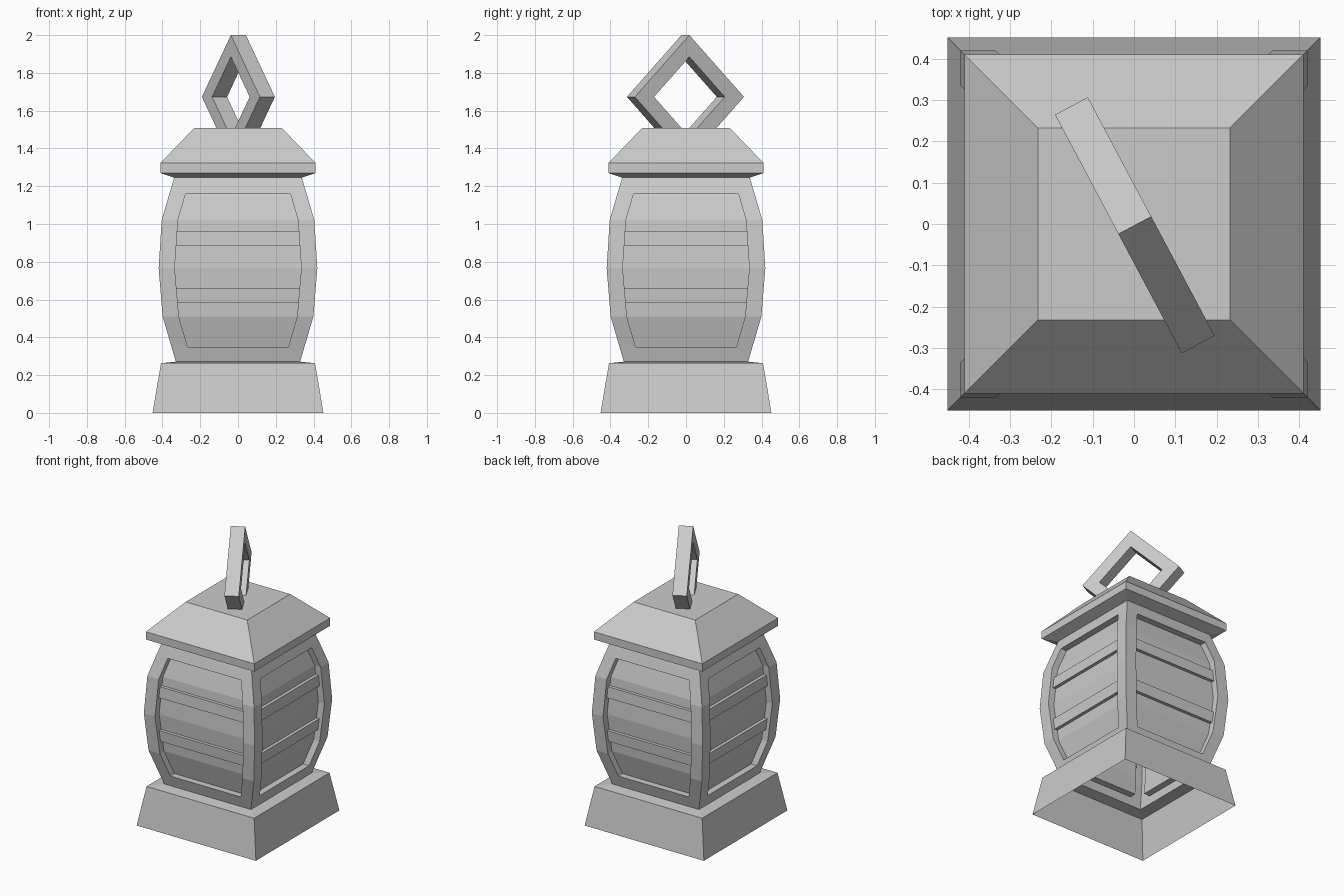
import bpy, bmesh
from math import radians, pi
from mathutils import Matrix

if "Cube" in bpy.data.objects:
    bpy.data.objects.remove(bpy.data.objects["Cube"])


def make(name, bm):
    bmesh.ops.remove_doubles(bm, verts=bm.verts, dist=1e-5)
    bmesh.ops.recalc_face_normals(bm, faces=bm.faces)
    me = bpy.data.meshes.new(name)
    bm.to_mesh(me)
    bm.free()
    ob = bpy.data.objects.new(name, me)
    bpy.context.collection.objects.link(ob)
    return ob


def quad(bm, *pts):
    bm.faces.new([bm.verts.new(p) for p in pts])


def square_loft(name, profile, cap=False):
    """Stack square rings given as (half width, height)."""
    bm = bmesh.new()
    rings = [[bm.verts.new((sx * r, sy * r, z)) for sx, sy in
              ((-1, -1), (1, -1), (1, 1), (-1, 1))] for r, z in profile]
    for a, b in zip(rings, rings[1:]):
        for i in range(4):
            j = (i + 1) % 4
            bm.faces.new((a[i], a[j], b[j], b[i]))
    if cap:
        bm.faces.new(rings[-1])
    return make(name, bm)


def four_sides(bm):
    geom = bm.verts[:] + bm.edges[:] + bm.faces[:]
    for k in (1, 2, 3):
        new = bmesh.ops.duplicate(bm, geom=geom)["geom"]
        bmesh.ops.rotate(bm, cent=(0, 0, 0), matrix=Matrix.Rotation(k * pi / 2, 3, 'Z'),
                         verts=[v for v in new if isinstance(v, bmesh.types.BMVert)])


# Hollow base and roof
square_loft("base", [(0.452, 0), (0.408, 0.263), (0.329, 0.271)])
square_loft("roof", [(0.338, 1.245), (0.411, 1.27), (0.411, 1.323), (0.233, 1.507)], cap=True)

# Bulging body: rows of (height, half width, panel half width)
rows = [(0.271, 0.329, 0.267), (0.35, 0.352, 0.267), (0.51, 0.399, 0.313),
        (0.766, 0.42, 0.335), (1.02, 0.404, 0.318), (1.158, 0.364, 0.278),
        (1.245, 0.338, 0.278)]
DEPTH = 0.045
PROUD = 0.022


def half_width(z):
    for (z0, w0, _), (z1, w1, _) in zip(rows, rows[1:]):
        if z0 <= z <= z1:
            return w0 + (w1 - w0) * (z - z0) / (z1 - z0)


# Frame with recessed panels
bm = bmesh.new()
last = len(rows) - 2
for i, ((z0, w0, p0), (z1, w1, p1)) in enumerate(zip(rows, rows[1:])):
    for s in (-1, 1):
        quad(bm, (s * w0, -w0, z0), (s * p0, -w0, z0), (s * p1, -w1, z1), (s * w1, -w1, z1))
    if i in (0, last):
        quad(bm, (-p0, -w0, z0), (p0, -w0, z0), (p1, -w1, z1), (-p1, -w1, z1))
        z, w, p = (z1, w1, p1) if i == 0 else (z0, w0, p0)
        quad(bm, (-p, -w, z), (p, -w, z), (p, DEPTH - w, z), (-p, DEPTH - w, z))
    else:
        a, b = DEPTH - w0, DEPTH - w1
        quad(bm, (-p0, a, z0), (p0, a, z0), (p1, b, z1), (-p1, b, z1))
        for s in (-1, 1):
            quad(bm, (s * p0, -w0, z0), (s * p0, a, z0), (s * p1, b, z1), (s * p1, -w1, z1))
four_sides(bm)
make("body", bm)

# Two slats across every panel
bm = bmesh.new()
for z0, z1 in ((0.585, 0.66), (0.885, 0.96)):
    v = []
    for z in (z0, z1):
        back = DEPTH - half_width(z)
        v += [(-0.327, back, z), (0.327, back, z),
              (0.327, back - PROUD, z), (-0.327, back - PROUD, z)]
    quad(bm, *v[:4])
    quad(bm, *v[4:])
    for i in (1, 2, 3):
        j = (i + 1) % 4
        quad(bm, v[i], v[j], v[j + 4], v[i + 4])
four_sides(bm)
make("slats", bm)

# Diamond hanging ring, turned about z
bm = bmesh.new()
T = 0.045
corners = [(1, 0), (0, 1), (-1, 0), (0, -1)]
section = [(0.327, -T), (0.327, T), (0.212, T), (0.212, -T)]
loops = [[bm.verts.new((c[0] * r, t, c[1] * r)) for r, t in section] for c in corners]
for k in range(4):
    a, b = loops[k], loops[(k + 1) % 4]
    for i in range(4):
        j = (i + 1) % 4
        bm.faces.new((a[i], a[j], b[j], b[i]))
bmesh.ops.transform(bm, verts=bm.verts, matrix=Matrix.Translation((0.002, -0.003, 1.673))
                    @ Matrix.Rotation(radians(-62), 4, 'Z'))
make("hanging_ring", bm)
